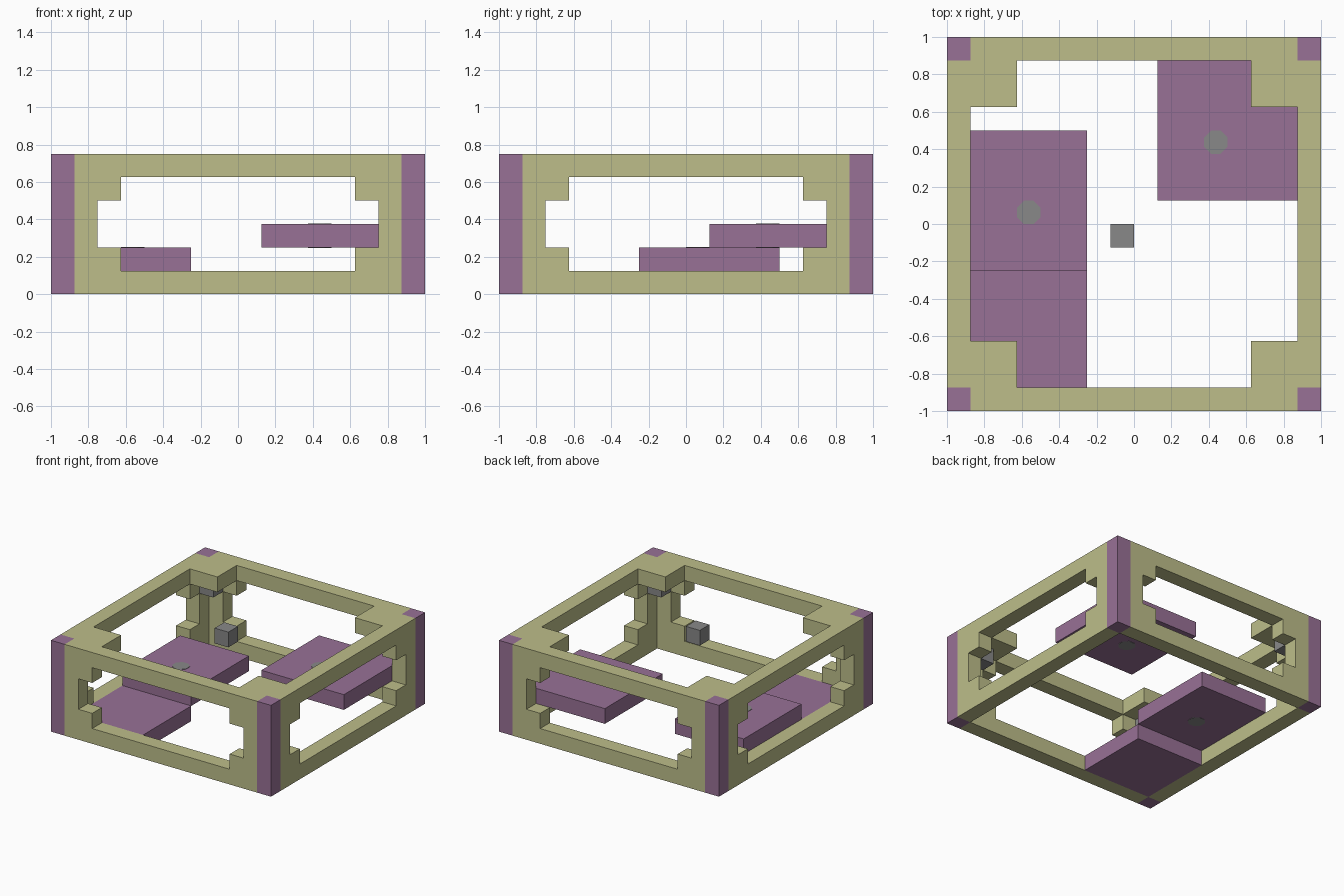
import bpy
import bmesh
from math import pi
from mathutils import Matrix, Vector

if "Cube" in bpy.data.objects:
    bpy.data.objects.remove(bpy.data.objects["Cube"], do_unlink=True)

U = 0.125   # one grid cell


def material(name, rgb):
    mat = bpy.data.materials.new(name)
    mat.use_nodes = True
    colour = (*rgb, 1.0)
    mat.diffuse_color = colour
    mat.node_tree.nodes["Principled BSDF"].inputs["Base Color"].default_value = colour
    return mat


TAN = material("pale olive", (0.51, 0.515, 0.255))
PURPLE = material("dusty purple", (0.315, 0.165, 0.305))
GREY = material("mid grey", (0.246, 0.246, 0.246))


def add_box(bm, low, high):
    """Box between two corners given in grid cells."""
    a, b = Vector(low) * U, Vector(high) * U
    size = Matrix.Diagonal((*(b - a), 1.0))
    bmesh.ops.create_cube(bm, size=1, matrix=Matrix.Translation((a + b) / 2) @ size)


def finish(bm, name, mat):
    mesh = bpy.data.meshes.new(name)
    bm.to_mesh(mesh)
    bm.free()
    mesh.materials.append(mat)
    obj = bpy.data.objects.new(name, mesh)
    bpy.context.collection.objects.link(obj)
    return obj


def box_part(name, mat, boxes, turn=0):
    bm = bmesh.new()
    for low, high in boxes:
        add_box(bm, low, high)
    bmesh.ops.transform(bm, matrix=Matrix.Rotation(turn * pi / 2, 4, "Z"), verts=bm.verts)
    return finish(bm, name, mat)


# One side wall: two rails, two jambs and stepped corner blocks
wall = [((-7, -8, 0), (7, -7, 1)), ((-7, -8, 5), (7, -7, 6))]
for inner, outer in ((-6, -7), (6, 7)):
    lo, hi = sorted((inner, outer))
    wall.append(((lo, -8, 1), (hi, -7, 5)))
    lo, hi = (inner, inner + 1) if inner < 0 else (inner - 1, inner)
    for z in (1, 4):
        wall.append(((lo, -8, z), (hi, -7, z + 1)))

# Repeat the side and its corner around the frame
for turn, side in enumerate(("front", "left", "back", "right")):
    box_part(side + "_wall", TAN, wall, turn)
    box_part(side + "_corner_post", PURPLE, [((7, -8, 0), (8, -7, 6))], turn)
    box_part(side + "_corner_gusset", TAN, [((5, -7, 5), (7, -5, 6))], turn)
    box_part(side + "_corner_lamp", GREY, [((6, -7, 4), (7, -6, 5))], turn)

# Stepped platforms
box_part("low_platform", PURPLE, [((-7, -7, 0), (-2, -2, 1))])
box_part("middle_platform", PURPLE, [((-7, -2, 1), (-2, 4, 2))])
box_part("high_platform", PURPLE, [((1, 1, 2), (7, 7, 3))])

# Floating block in the centre
box_part("centre_block", GREY, [((-1, -1, 5), (0, 0, 6))])

# Round studs set through the platforms, barely proud of both faces
for name, x, y, z in (("middle_stud", -4.5, 0.5, 1.5), ("high_stud", 3.5, 3.5, 2.5)):
    bm = bmesh.new()
    place = Matrix.Translation(Vector((x, y, z)) * U) @ Matrix.Rotation(pi / 8, 4, "Z")
    bmesh.ops.create_cone(bm, cap_ends=True, segments=8, radius1=U * 0.54,
                          radius2=U * 0.54, depth=U + 0.004, matrix=place)
    finish(bm, name, GREY)
